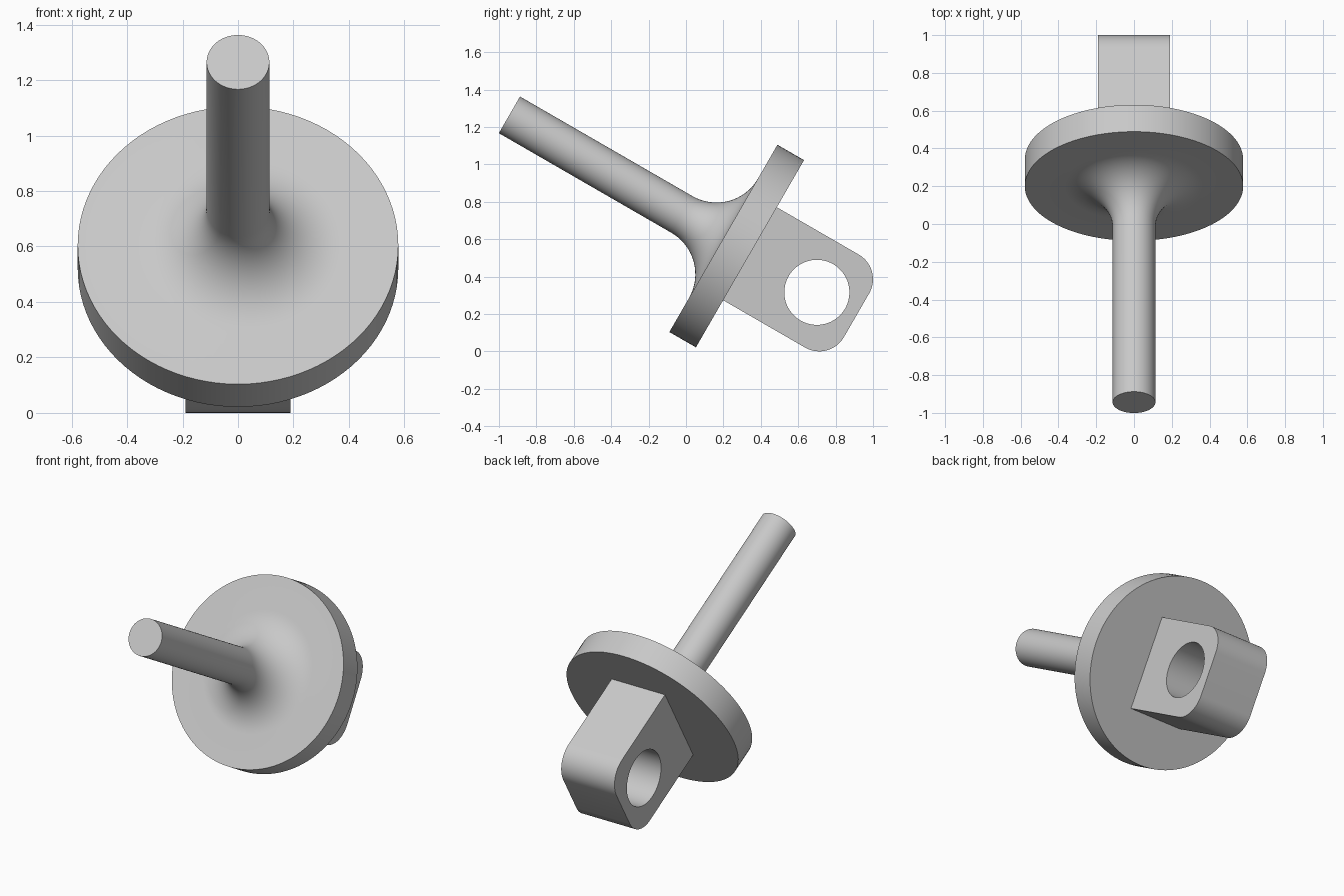
import bpy, bmesh
from math import sin, cos, pi, radians
from mathutils import Matrix, Vector

cube = bpy.data.objects.get("Cube")
if cube:
    bpy.data.objects.remove(cube, do_unlink=True)

# Main dimensions, measured along the tilted axis from the flange's front face
TILT = radians(30)
ROD_R, ROD_LEN, FILLET = 0.113, 1.321, 0.256
DISC_R, DISC_T = 0.578, 0.164
LUG_HALF_W, LUG_HALF_H, LUG_END, LUG_R = 0.19, 0.287, 0.822, 0.152
HOLE_AT, HOLE_R = 0.577, 0.174
PLACE = Matrix.Translation((0, 0.2, 0.604)) @ Matrix.Rotation(radians(90), 4, 'Z') \
    @ Matrix.Rotation(TILT, 4, 'Y')

metal = bpy.data.materials.new("plain_grey")
metal.use_nodes = True
GREY = (0.58, 0.58, 0.58, 1)
metal.diffuse_color = GREY
metal.node_tree.nodes["Principled BSDF"].inputs["Base Color"].default_value = GREY


def make_object(name, bm):
    bmesh.ops.recalc_face_normals(bm, faces=bm.faces[:])
    bm.transform(PLACE)
    mesh = bpy.data.meshes.new(name)
    bm.to_mesh(mesh)
    bm.free()
    mesh.materials.append(metal)
    obj = bpy.data.objects.new(name, mesh)
    bpy.context.collection.objects.link(obj)
    return obj


def select_only(obj):
    bpy.ops.object.select_all(action='DESELECT')
    obj.select_set(True)
    bpy.context.view_layer.objects.active = obj


def arc(cx, cz, r, start, end, steps):
    angles = [radians(start + (end - start) * i / steps) for i in range(steps + 1)]
    return [(cx + r * cos(a), cz + r * sin(a)) for a in angles]


# Rod, flared fillet and round flange as one revolved profile
profile = [(-ROD_LEN, 0), (-ROD_LEN, ROD_R)]
profile += arc(-FILLET, ROD_R + FILLET, FILLET, -90, 0, 16)
profile += [(0, DISC_R), (DISC_T, DISC_R), (DISC_T, 0)]
bm = bmesh.new()
verts = [bm.verts.new((u, 0, r)) for u, r in profile]
edges = [bm.edges.new(pair) for pair in zip(verts, verts[1:])]
bmesh.ops.spin(bm, geom=verts + edges, axis=(1, 0, 0), cent=(0, 0, 0),
               angle=2 * pi, steps=96)
bmesh.ops.remove_doubles(bm, verts=bm.verts[:], dist=1e-5)
flanged_rod = make_object("flanged_rod", bm)

# Lug block with two rounded outer corners
cu, cv = LUG_END - LUG_R, LUG_HALF_H - LUG_R
outline = [(DISC_T, LUG_HALF_H), (DISC_T, -LUG_HALF_H)]
outline += arc(cu, -cv, LUG_R, -90, 0, 16) + arc(cu, cv, LUG_R, 0, 90, 16)
bm = bmesh.new()
face = bm.faces.new([bm.verts.new((u, -LUG_HALF_W, v)) for u, v in outline])
side = bmesh.ops.extrude_face_region(bm, geom=[face])["geom"]
bmesh.ops.translate(bm, vec=Vector((0, 2 * LUG_HALF_W, 0)),
                    verts=[g for g in side if isinstance(g, bmesh.types.BMVert)])
lug = make_object("pivot_lug", bm)

# Cross hole through the lug
bm = bmesh.new()
bmesh.ops.create_cone(bm, cap_ends=True, segments=64, radius1=HOLE_R, radius2=HOLE_R,
                      depth=4 * LUG_HALF_W,
                      matrix=Matrix.Translation((HOLE_AT, 0, 0)) @ Matrix.Rotation(pi / 2, 4, 'X'))
cutter = make_object("hole_cutter", bm)
cutter.hide_render = True
cut = lug.modifiers.new("cross_hole", 'BOOLEAN')
cut.operation, cut.solver, cut.object = 'DIFFERENCE', 'EXACT', cutter
select_only(lug)
bpy.ops.object.modifier_apply(modifier=cut.name)
bpy.data.objects.remove(cutter, do_unlink=True)

# Smooth round surfaces, crisp edges
for part in (flanged_rod, lug):
    select_only(part)
    bpy.ops.object.shade_smooth_by_angle(angle=radians(30))
